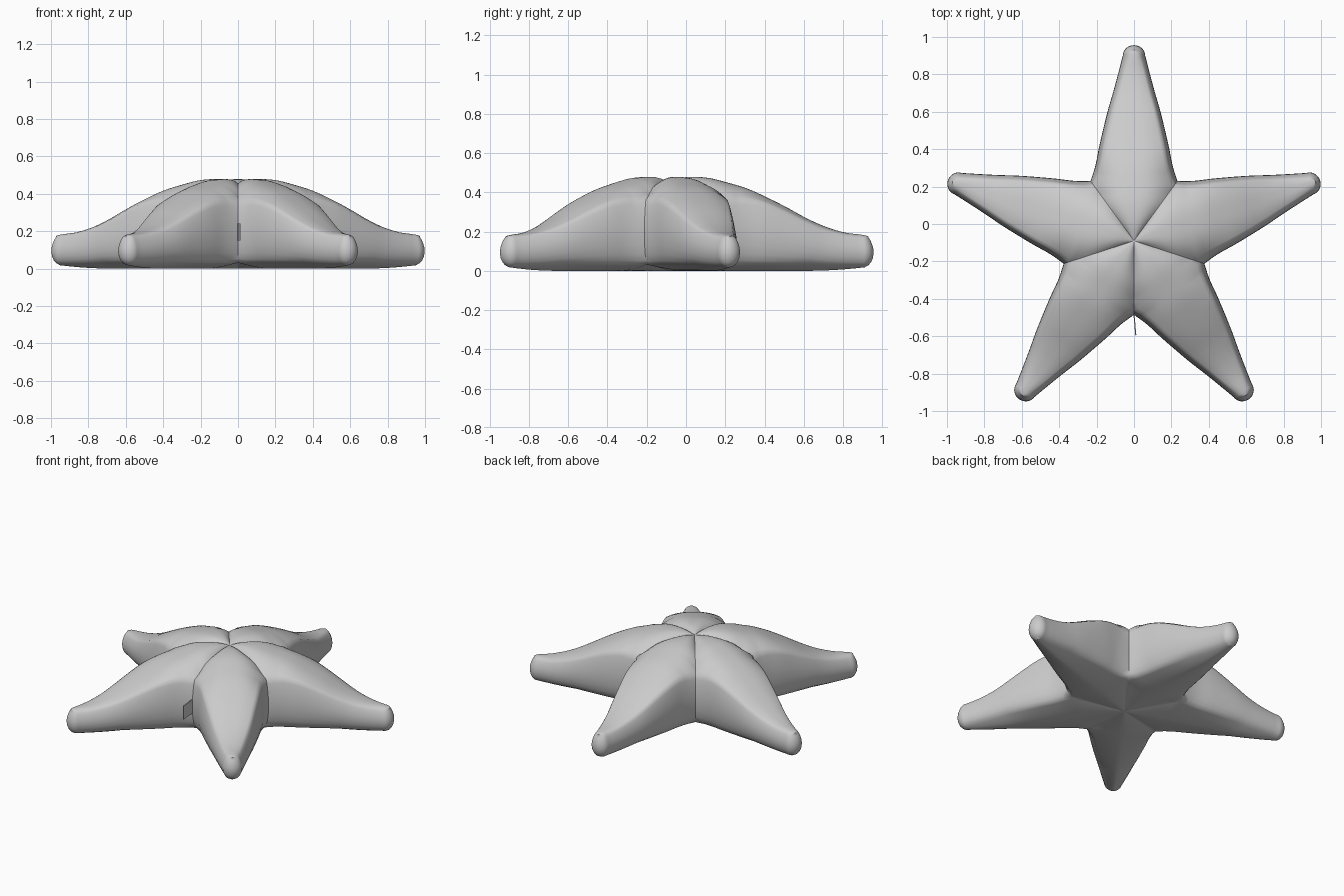
import bpy
import bmesh
import math
from mathutils import Matrix, Vector

if "Cube" in bpy.data.objects:
    bpy.data.objects.remove(bpy.data.objects["Cube"], do_unlink=True)

HALF = math.radians(36)          # half of one arm's sector
CENTRE = Vector((0, -0.09, 0))   # where the five arms meet
ROOT = 0.32                      # distance along an arm to the notch
TIP = 0.99                       # start of the rounded arm end

# Profiles along an arm: (distance from centre, value)
WIDTH = [(ROOT, .2325), (.4, .207), (.5, .187), (.6, .164), (.7, .139),
         (.8, .110), (.9, .083), (TIP, .060)]
CREST = [(0, .455), (.09, .477), (.2, .474), (.3, .450), (.4, .420), (.5, .375),
         (.6, .325), (.7, .270), (.8, .225), (.9, .195), (1, .181), (1.05, .165)]
SEAM = [(0, .455), (.1, .450), (.2, .428), (.3, .362), (.4, .365), (.5, .343),
        (.6, .300), (.7, .252), (.8, .210), (.9, .184), (1, .170), (1.05, .165)]
# Side wall rows: (inset from the outline, fraction of the seam height)
WALL = [(.025, 1), (.017, .92), (.009, .80), (.002, .64), (0, .47),
        (.004, .30), (.013, .16), (.026, .06), (.043, 0)]


def sample(profile, a):
    """Smooth interpolation through a short profile."""
    a = min(max(a, profile[0][0]), profile[-1][0])
    i = 0
    while i < len(profile) - 2 and a > profile[i + 1][0]:
        i += 1

    def slope(k):
        lo, hi = profile[max(k - 1, 0)], profile[min(k + 1, len(profile) - 1)]
        return (hi[1] - lo[1]) / (hi[0] - lo[0])

    (x0, y0), (x1, y1) = profile[i], profile[i + 1]
    h = x1 - x0
    t = (a - x0) / h
    return ((2*t**3 - 3*t**2 + 1) * y0 + (t**3 - 2*t**2 + t) * h * slope(i)
            + (3*t**2 - 2*t**3) * y1 + (t**3 - t**2) * h * slope(i + 1))


def keel(a):
    """Lowest line under an arm, lifting a little towards the tip."""
    return .018 * max(0, (a - .7) / .3) ** 2


def base(a):
    """Height of the lower edge of the side wall."""
    return keel(a) + .032 * min(1, a / .25) * min(1, max(0, 1.02 - a) / .3)


# Half outline of one arm, from notch to tip, with its outward normals
outline = []
for k in range(24):
    a = ROOT + (TIP - ROOT) * k / 24
    outline.append(Vector((a, sample(WIDTH, a))))
for k in range(9):
    t = math.pi / 2 * k / 8
    outline.append(Vector((TIP + .056 * math.sin(t), .060 * math.cos(t))))
normals = []
for k in range(len(outline)):
    d = outline[min(k + 1, len(outline) - 1)] - outline[max(k - 1, 0)]
    normals.append(Vector((-d.y, d.x)).normalized())
normals[0] = Vector((math.cos(HALF), math.sin(HALF)))
normals[-1] = Vector((1, 0))


def inset_curve(d):
    pts = [p - n * d for p, n in zip(outline, normals)]
    return [Vector((p.x, max(0, min(p.y, p.x * math.tan(HALF))))) for p in pts]


def skin(bm, rows):
    """Join a grid of points with quads."""
    grid = [[bm.verts.new(p) for p in row] for row in rows]
    for r0, r1 in zip(grid, grid[1:]):
        for i in range(len(r0) - 1):
            bm.faces.new((r0[i], r0[i + 1], r1[i + 1], r1[i]))


def panel(bm, edge, edge_z, spine_z, power):
    """Fill from the arm's centre line out to an edge curve."""
    core = [edge[0] * (k / 10) for k in range(10)]
    rows = []
    for p in core + edge:
        ze, zc = edge_z(p.x), spine_z(p.x)
        rows.append([(p.x, p.y * u / 10, ze + (zc - ze) * (1 - (u / 10) ** power))
                     for u in range(11)])
    skin(bm, rows)


# Half arm: top panel, side wall, underside
bm = bmesh.new()
seam_z = lambda a: sample(SEAM, a)
top_curve = inset_curve(WALL[0][0])
low_curve = inset_curve(WALL[-1][0])
panel(bm, top_curve, seam_z, lambda a: sample(CREST, a), 2.6)
panel(bm, low_curve, base, keel, 1.5)
rows = []
for d, f in WALL:
    rows.append([(p.x, p.y, base(lo.x) + (seam_z(hi.x) - base(lo.x)) * f)
                 for p, hi, lo in zip(inset_curve(d), top_curve, low_curve)])
skin(bm, rows)

# Mirror the half arm, then repeat it five times round the centre
half = list(bm.verts) + list(bm.edges) + list(bm.faces)
copy = bmesh.ops.duplicate(bm, geom=half)["geom"]
bmesh.ops.scale(bm, vec=(1, -1, 1), verts=[v for v in copy if isinstance(v, bmesh.types.BMVert)])
arm = list(bm.verts) + list(bm.edges) + list(bm.faces)
for k in range(1, 5):
    copy = bmesh.ops.duplicate(bm, geom=arm)["geom"]
    bmesh.ops.rotate(bm, matrix=Matrix.Rotation(HALF * 2 * k, 3, "Z"),
                     verts=[v for v in copy if isinstance(v, bmesh.types.BMVert)])
bmesh.ops.rotate(bm, matrix=Matrix.Rotation(math.pi / 2, 3, "Z"), verts=bm.verts)
bmesh.ops.translate(bm, vec=CENTRE, verts=bm.verts)
bmesh.ops.remove_doubles(bm, verts=bm.verts, dist=.0005)
bmesh.ops.dissolve_degenerate(bm, edges=bm.edges, dist=.0003)
bmesh.ops.recalc_face_normals(bm, faces=bm.faces)

fabric = bpy.data.materials.new("grey_fabric")
fabric.use_nodes = True
GREY = (.6, .6, .6, 1)
fabric.diffuse_color = GREY
fabric.node_tree.nodes["Principled BSDF"].inputs["Base Color"].default_value = GREY


def add_object(name, bm):
    mesh = bpy.data.meshes.new(name)
    bm.to_mesh(mesh)
    bm.free()
    mesh.materials.append(fabric)
    obj = bpy.data.objects.new(name, mesh)
    bpy.context.collection.objects.link(obj)
    return obj


cushion = add_object("star_cushion", bm)
bpy.context.view_layer.objects.active = cushion
cushion.select_set(True)
bpy.ops.object.shade_smooth_by_angle(angle=math.radians(50))

# Small blank fabric tag in the front notch
bm = bmesh.new()
bmesh.ops.create_cube(bm, size=1)
bmesh.ops.scale(bm, vec=(.006, .13, .09), verts=bm.verts)
bmesh.ops.rotate(bm, matrix=Matrix.Rotation(math.radians(5), 3, "Z"), verts=bm.verts)
bmesh.ops.translate(bm, vec=(.004, -.53, .195), verts=bm.verts)
add_object("fabric_tag", bm)
